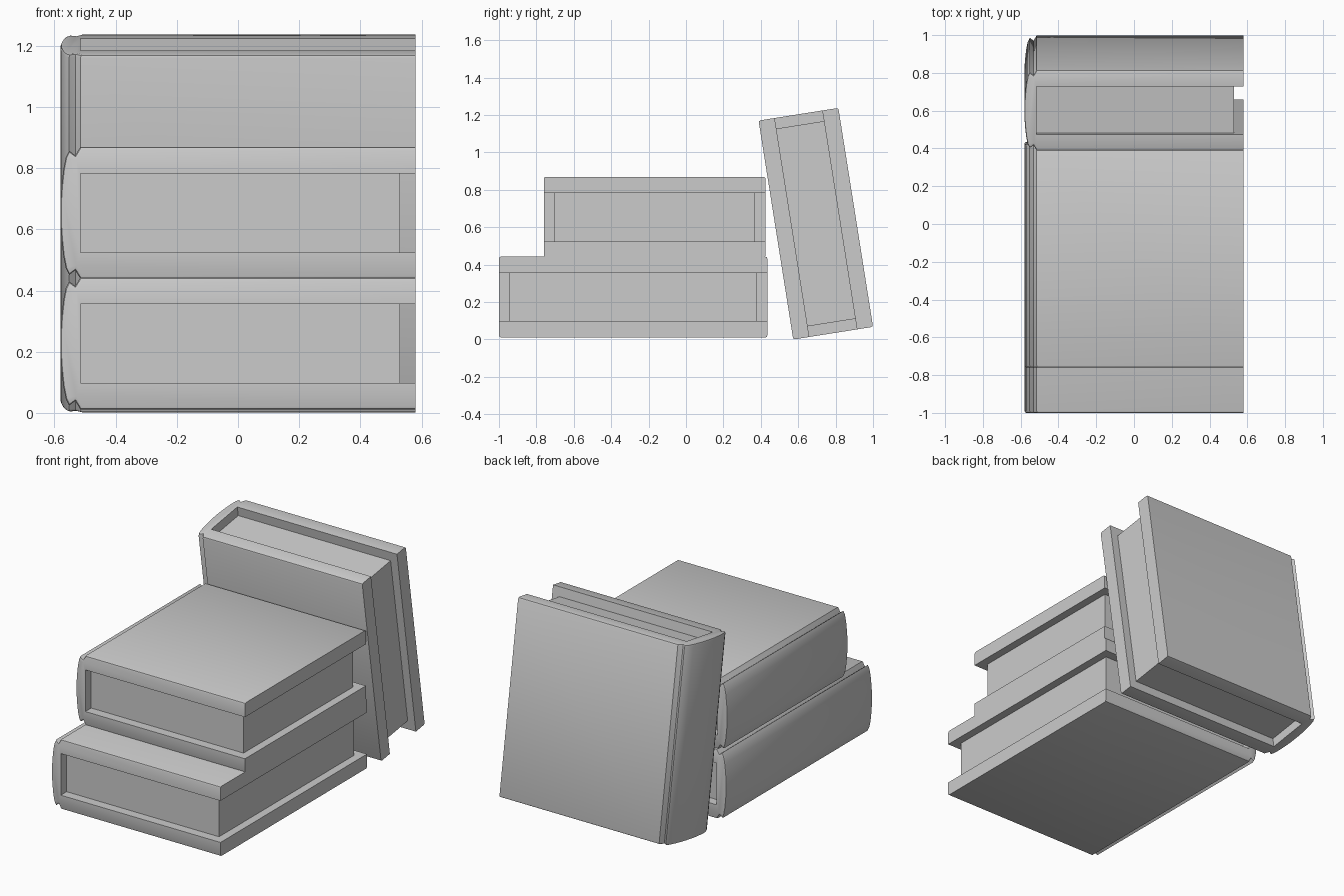
import bpy, bmesh, math
from mathutils import Matrix

cube = bpy.data.objects.get("Cube")
if cube:
    bpy.data.objects.remove(cube, do_unlink=True)

grey = bpy.data.materials.new("plain_grey")
grey.use_nodes = True
COLOR = (0.6, 0.6, 0.6, 1)
grey.diffuse_color = COLOR
grey.node_tree.nodes["Principled BSDF"].inputs["Base Color"].default_value = COLOR

HALF_W = 0.58       # half of book width
HALF_T = 0.216      # half of book thickness
PAGE_T = 0.129      # half of page block thickness
SPINE_IN = -0.515   # inner face of the spine


def finish(bm, name, place, smooth):
    bmesh.ops.recalc_face_normals(bm, faces=bm.faces)
    mesh = bpy.data.meshes.new(name)
    bm.to_mesh(mesh)
    bm.free()
    obj = bpy.data.objects.new(name, mesh)
    bpy.context.collection.objects.link(obj)
    mesh.materials.append(grey)
    obj.matrix_world = place
    if smooth:
        bpy.ops.object.select_all(action="DESELECT")
        obj.select_set(True)
        bpy.context.view_layer.objects.active = obj
        bpy.ops.object.shade_smooth_by_angle(angle=math.radians(35))


def make_cover(name, length, place):
    # Outer outline: board, hinge groove, rounded spine (upper half, then mirrored)
    upper = [(HALF_W, HALF_T), (SPINE_IN, HALF_T), (-0.532, HALF_T - 0.028),
             (-0.552, HALF_T - 0.013), (-0.563, HALF_T - 0.035),
             (-0.571, HALF_T - 0.075), (-0.577, HALF_T - 0.13), (-0.58, 0.04)]
    outer = upper + [(x, -z) for x, z in reversed(upper)]
    inner = [(HALF_W, -PAGE_T), (SPINE_IN, -PAGE_T), (SPINE_IN, PAGE_T), (HALF_W, PAGE_T)]
    bm = bmesh.new()
    verts = [bm.verts.new((x, -length / 2, z)) for x, z in outer + inner]
    face = bm.faces.new(verts)
    ext = bmesh.ops.extrude_face_region(bm, geom=[face], use_keep_orig=True)
    moved = [v for v in ext["geom"] if isinstance(v, bmesh.types.BMVert)]
    bmesh.ops.translate(bm, verts=moved, vec=(0, length, 0))
    bmesh.ops.recalc_face_normals(bm, faces=bm.faces)

    # Soften the outer edges at head and tail
    def is_rim(e):
        a, b = (v.co for v in e.verts)
        on_end = abs(a.y - b.y) < 1e-5
        outside = min(abs(a.z), abs(b.z)) > PAGE_T + 0.001 or max(a.x, b.x) < SPINE_IN - 0.001
        at_mouth = min(a.x, b.x) > HALF_W - 0.001
        return on_end and outside and not at_mouth

    rim = [e for e in bm.edges if is_rim(e)]
    bmesh.ops.bevel(bm, geom=rim, offset=0.011, segments=2, profile=0.5,
                    affect="EDGES", clamp_overlap=True)
    finish(bm, name, place, True)


def make_pages(name, length, place):
    x0, x1 = SPINE_IN - 0.005, 0.53
    bm = bmesh.new()
    bmesh.ops.create_cube(bm, size=1, matrix=Matrix.Translation(((x0 + x1) / 2, 0, 0))
                          @ Matrix.Diagonal((x1 - x0, length, PAGE_T * 2 + 0.004, 1)))
    finish(bm, name, place, False)


# Name, length, centre (y, z), tilt about x
books = [("lower_book", 1.435, (-0.2825, 0.227), 0),
         ("upper_book", 1.185, (-0.1675, 0.654), 0),
         ("leaning_book", 1.185, (0.694, 0.619), 99)]
for name, length, (y, z), tilt in books:
    place = Matrix.Translation((0, y, z)) @ Matrix.Rotation(math.radians(tilt), 4, "X")
    make_cover(name + "_cover", length, place)
    make_pages(name + "_pages", length - 0.115, place)
